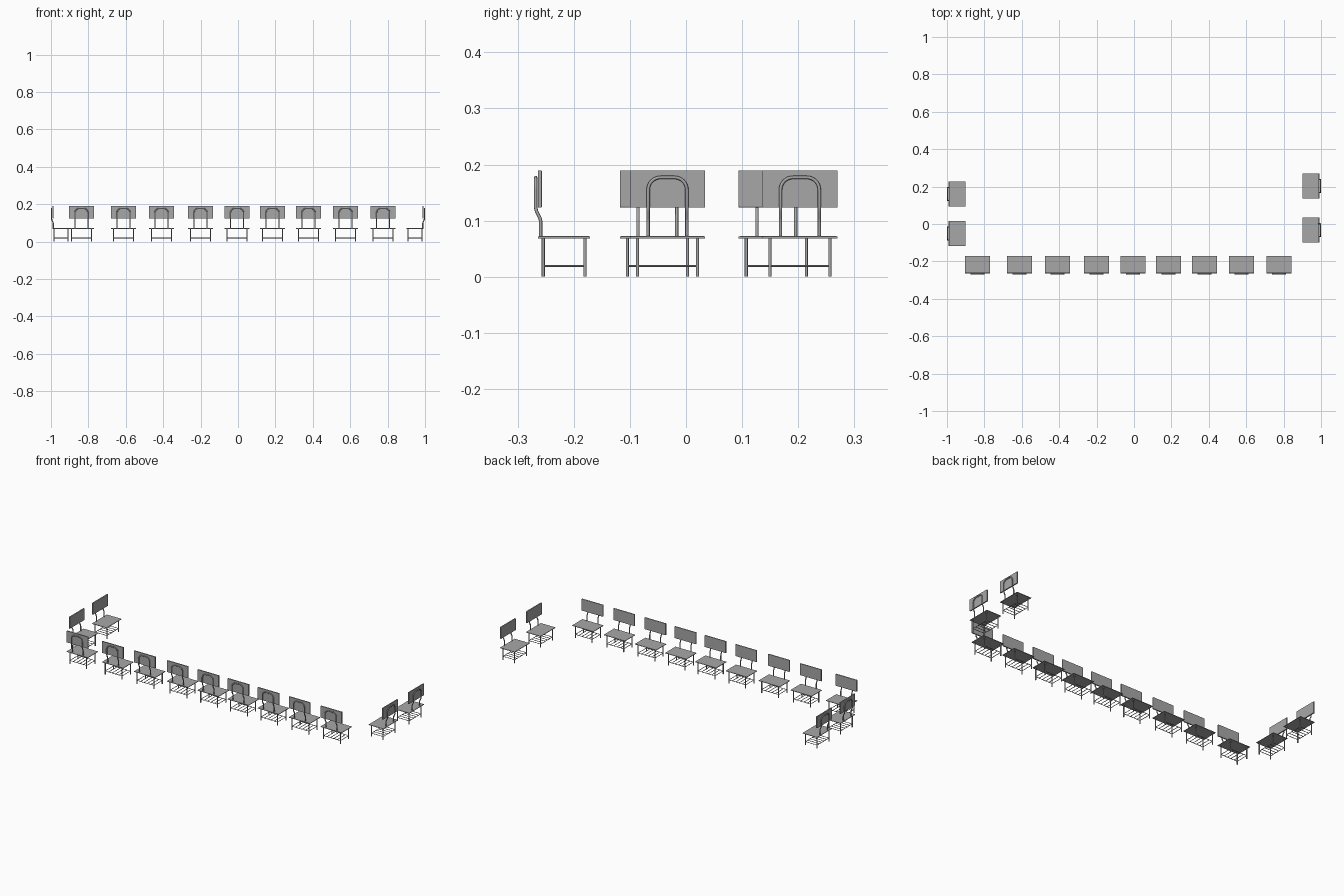
import bpy, bmesh, math

if "Cube" in bpy.data.objects:
    bpy.data.objects.remove(bpy.data.objects["Cube"])

GREY = bpy.data.materials.new("plain_grey")
GREY.diffuse_color = (0.39, 0.39, 0.39, 1)
GREY.use_nodes = True
GREY.node_tree.nodes["Principled BSDF"].inputs["Base Color"].default_value = GREY.diffuse_color


def tubes(name, paths, radius):
    """Round tubes along several paths, as one mesh."""
    cu = bpy.data.curves.new(name, 'CURVE')
    cu.dimensions = '3D'
    cu.bevel_depth = radius
    cu.bevel_resolution = 2
    cu.use_fill_caps = True
    for path in paths:
        sp = cu.splines.new('POLY')
        sp.points.add(len(path) - 1)
        for p, co in zip(sp.points, path):
            p.co = (*co, 1)
        sp.use_smooth = True
    ob = bpy.data.objects.new(name, cu)
    bpy.context.collection.objects.link(ob)
    bpy.context.view_layer.update()
    dg = bpy.context.evaluated_depsgraph_get()
    me = bpy.data.meshes.new_from_object(ob.evaluated_get(dg))
    bpy.data.objects.remove(ob)
    me.materials.clear()
    me.materials.append(GREY)
    return me


def board(name, lo, hi, face_dir, border, raise_by):
    """Thin board with a slightly raised panel on the side face_dir."""
    bm = bmesh.new()
    bmesh.ops.create_cube(bm, size=1)
    for v in bm.verts:
        v.co = [(a + b) / 2 + c * (b - a) for a, b, c in zip(lo, hi, v.co)]
    bm.normal_update()
    axis = max(range(3), key=lambda i: abs(face_dir[i]))
    main = [f for f in bm.faces if f.normal[axis] * face_dir[axis] > 0.9]
    bmesh.ops.inset_region(bm, faces=main, thickness=border, depth=raise_by)
    me = bpy.data.meshes.new(name)
    bm.to_mesh(me)
    bm.free()
    me.materials.append(GREY)
    return me


# One chair: rear at y = 0, facing +y
LX, Y0, Y1 = 0.0535, 0.0165, 0.091
W = 0.067

seat = board("seat", (-W, 0.007, 0.0685), (W, 0.100, 0.0715), (0, 0, 1), 0.004, 0.001)
back = board("backrest", (-W, 0.007, 0.1235), (W, 0.0135, 0.1895), (0, 1, 0), 0.002, 0.0008)

# Legs
legs = tubes("legs", [[(x, y, 0), (x, y, 0.069)] for x in (-LX, LX) for y in (Y0, Y1)], 0.0028)

# Book rack of thin rods running front to back, with two cross rods
N = 6
RZ = 0.019
rods = [[(-LX + 2 * LX * i / (N - 1), Y0, RZ), (-LX + 2 * LX * i / (N - 1), Y1, RZ)]
        for i in range(N)]
rods += [[(-LX, y, RZ), (LX, y, RZ)] for y in (Y0, Y1)]
rack = tubes("book_rack", rods, 0.0016)

# Arched tube holding the backrest
AX, TOP, R = 0.0345, 0.177, 0.022
half = [(AX, 0.012, 0.069), (AX, 0.012, 0.099), (AX, 0.0105, 0.105),
        (AX, 0.0045, 0.117), (AX, 0.0032, 0.123)]
for i in range(9):
    a = math.radians(90 * i / 8)
    half.append((AX - R + R * math.cos(a), 0.0032, TOP - R + R * math.sin(a)))
arch = tubes("back_arch", [half + [(-x, y, z) for x, y, z in reversed(half)]], 0.003)

PARTS = [("seat", seat), ("backrest", back), ("legs", legs),
         ("book_rack", rack), ("back_arch", arch)]


def chair(label, x, y, turn):
    for name, me in PARTS:
        ob = bpy.data.objects.new(f"{label}_{name}", me)
        ob.location = (x, y, 0)
        ob.rotation_euler.z = math.radians(turn)
        bpy.context.collection.objects.link(ob)


# Front row
for i, x in enumerate((-0.837, -0.612, -0.409, -0.200, -0.005, 0.185, 0.377, 0.575, 0.776)):
    chair(f"row_chair_{i + 1}", x, -0.271, 0)
# Side pairs facing inward
for i, y in enumerate((-0.033, 0.203)):
    chair(f"right_chair_{i + 1}", 1.0, y, 90)
for i, y in enumerate((-0.051, 0.161)):
    chair(f"left_chair_{i + 1}", -1.0, y, -90)
